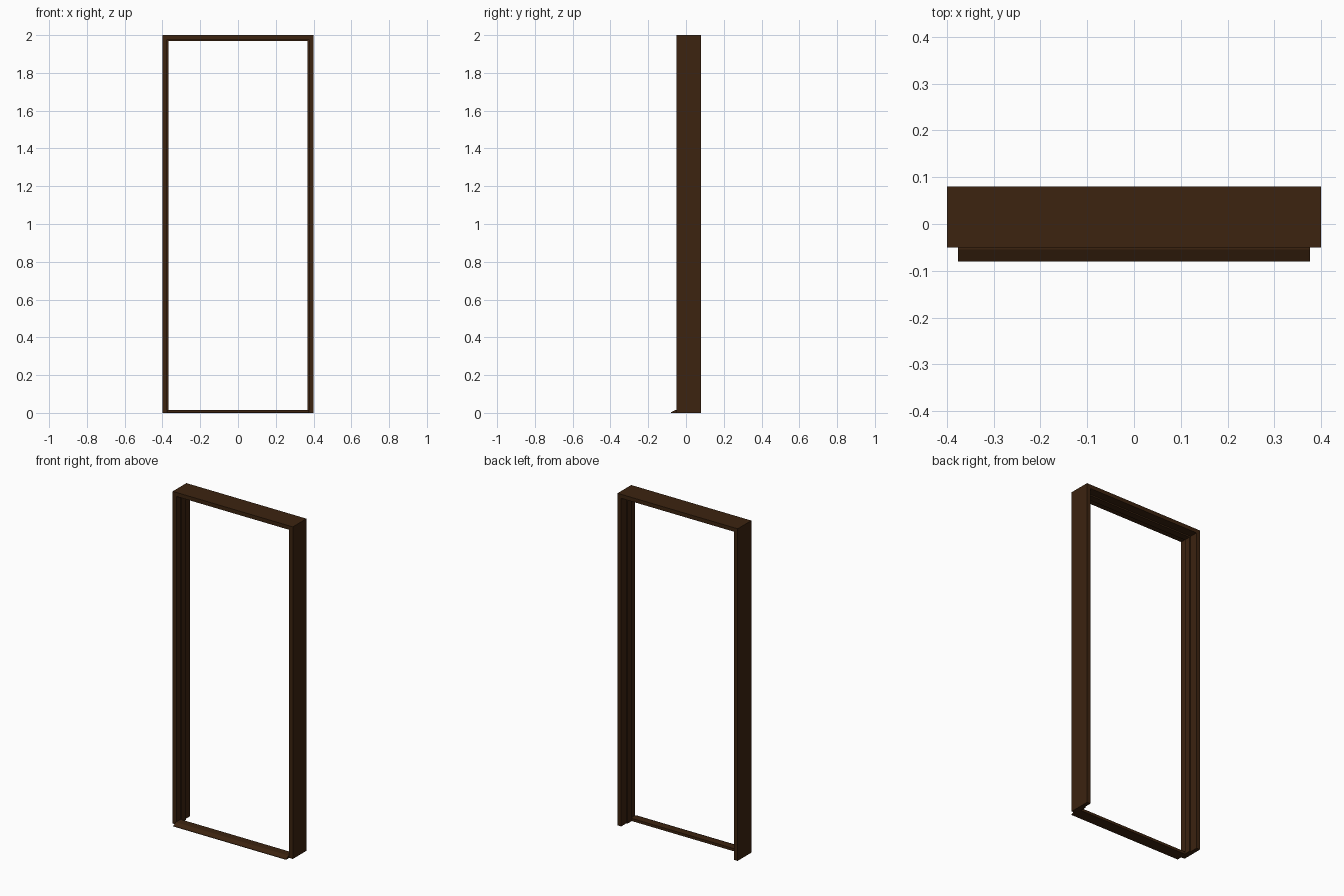
import bpy
import bmesh

if "Cube" in bpy.data.objects:
    bpy.data.objects.remove(bpy.data.objects["Cube"])

wood = bpy.data.materials.new("dark brown wood")
wood.diffuse_color = (0.045, 0.017, 0.005, 1)
wood.use_nodes = True
wood.node_tree.nodes["Principled BSDF"].inputs["Base Color"].default_value = wood.diffuse_color


def sweep(name, profile, stations):
    """Loft a closed profile through stations; each maps (a, b) to a 3D point."""
    bm = bmesh.new()
    rings = [[bm.verts.new(st(a, b)) for a, b in profile] for st in stations]
    n = len(profile)
    for r0, r1 in zip(rings, rings[1:]):
        for i in range(n):
            j = (i + 1) % n
            bm.faces.new((r0[i], r0[j], r1[j], r1[i]))
    bm.faces.new(rings[0])
    bm.faces.new(rings[-1])
    bmesh.ops.recalc_face_normals(bm, faces=bm.faces)
    mesh = bpy.data.meshes.new(name)
    bm.to_mesh(mesh)
    bm.free()
    mesh.materials.append(wood)
    obj = bpy.data.objects.new(name, mesh)
    bpy.context.collection.objects.link(obj)
    return obj


W, H = 0.4, 2.0           # half width and height
LIP, STOP = 0.024, 0.032  # board thickness, thickness at door stop

# Jambs and head: one rebated profile (inset, depth) mitred round the opening
frame_profile = [(0, -0.05), (LIP, -0.05), (LIP, -0.01), (STOP, -0.01),
                 (STOP, 0.03), (LIP, 0.03), (LIP, 0.08), (0, 0.08)]
sweep("door_frame", frame_profile, [
    lambda t, y: (-W + t, y, 0),
    lambda t, y: (-W + t, y, H - t),
    lambda t, y: (W - t, y, H - t),
    lambda t, y: (W - t, y, 0),
])

# Threshold: sloped weather sill (depth, height) between the jambs
sill_profile = [(-0.08, 0), (-0.08, 0.003), (-0.055, 0.016),
                (-0.01, 0.016), (-0.01, 0)]
sweep("threshold", sill_profile, [
    lambda y, z: (-W + LIP, y, z),
    lambda y, z: (W - LIP, y, z),
])
